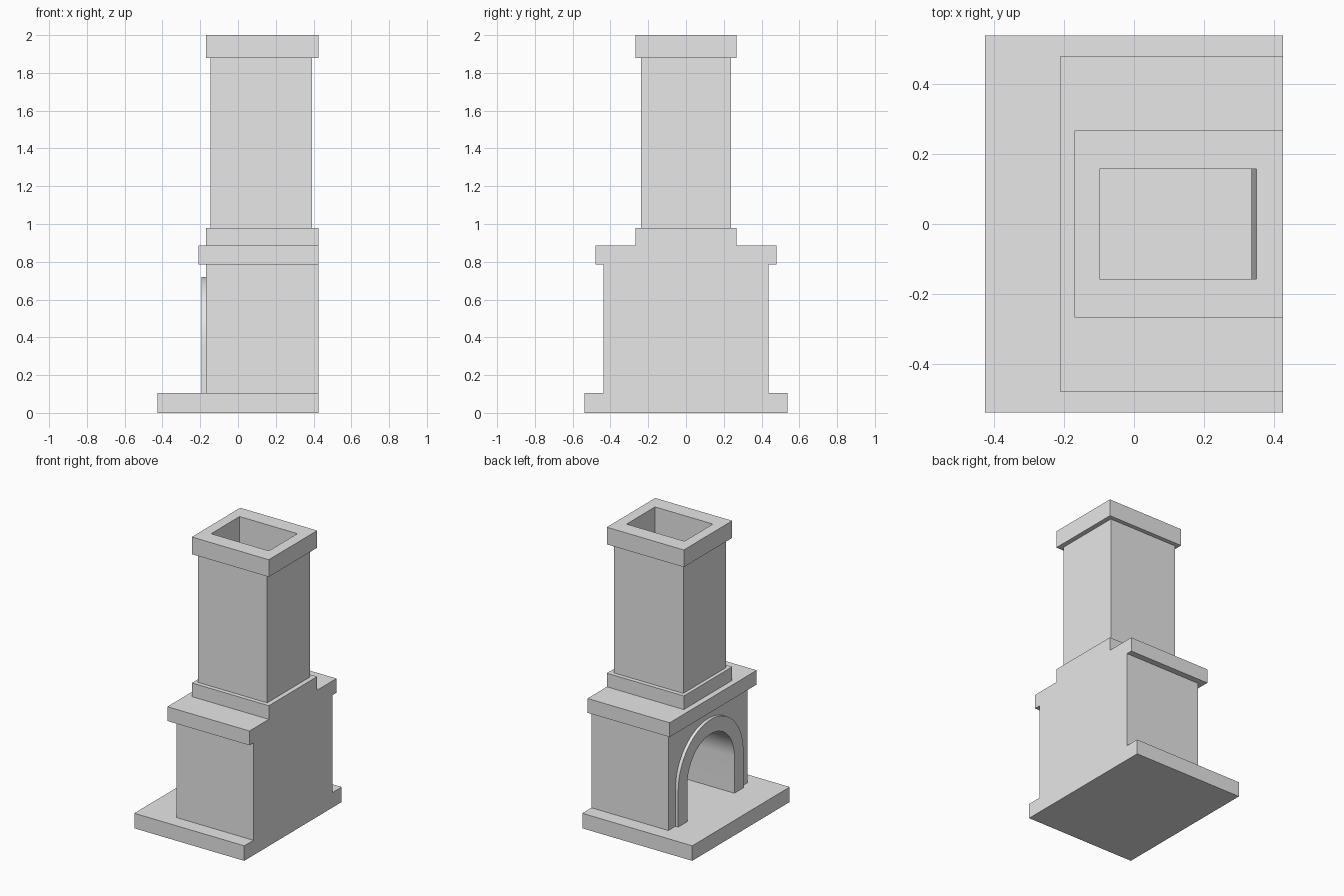
import bpy, bmesh, math

cube = bpy.data.objects.get("Cube")
if cube:
    bpy.data.objects.remove(cube, do_unlink=True)

# Single plain stone colour
stone = bpy.data.materials.new("grey_stone")
stone.use_nodes = True
stone.diffuse_color = (0.8, 0.8, 0.8, 1)
stone.node_tree.nodes["Principled BSDF"].inputs["Base Color"].default_value = (0.8, 0.8, 0.8, 1)

BACK = 0.425      # flat wall side shared by most parts
HEARTH = 0.105    # top of the hearth slab
SPRING = 0.36     # height where the arch starts to curve


def finish(name, bm):
    bmesh.ops.recalc_face_normals(bm, faces=bm.faces[:])
    mesh = bpy.data.meshes.new(name)
    bm.to_mesh(mesh)
    bm.free()
    mesh.materials.append(stone)
    obj = bpy.data.objects.new(name, mesh)
    bpy.context.collection.objects.link(obj)
    return obj


def prism(name, outline, x0, x1):
    """Extrude a (y, z) outline along x."""
    bm = bmesh.new()
    face = bm.faces.new([bm.verts.new((x0, y, z)) for y, z in outline])
    new = bmesh.ops.extrude_face_region(bm, geom=[face])["geom"]
    moved = [v for v in new if isinstance(v, bmesh.types.BMVert)]
    bmesh.ops.translate(bm, verts=moved, vec=(x1 - x0, 0, 0))
    return finish(name, bm)


def block(name, x0, x1, half_y, z0, z1):
    outline = [(-half_y, z0), (half_y, z0), (half_y, z1), (-half_y, z1)]
    return prism(name, outline, x0, x1)


def arch(radius, bottom, steps=32):
    """Round-topped doorway outline, from one foot over to the other."""
    curve = [(radius * math.cos(math.pi * i / steps),
              SPRING + radius * math.sin(math.pi * i / steps)) for i in range(steps + 1)]
    return [(radius, bottom)] + curve + [(-radius, bottom)]


def activate(obj):
    bpy.ops.object.select_all(action='DESELECT')
    obj.select_set(True)
    bpy.context.view_layer.objects.active = obj


def cut(obj, cutter):
    mod = obj.modifiers.new("cut", 'BOOLEAN')
    mod.operation = 'DIFFERENCE'
    mod.solver = 'EXACT'
    mod.object = cutter
    activate(obj)
    bpy.ops.object.modifier_apply(modifier=mod.name)


# Stacked masonry, from the floor up
hearth_slab = block("hearth_slab", -BACK, BACK, 0.538, 0, HEARTH)
body = block("fireplace_body", -0.17, BACK, 0.437, HEARTH, 0.785)
mantel = block("mantel_shelf", -0.21, BACK, 0.48, 0.785, 0.885)
plinth = block("chimney_plinth", -0.17, BACK, 0.267, 0.885, 0.98)
stack = block("chimney_stack", -0.145, 0.392, 0.237, 0.98, 1.88)
cap = block("chimney_cap", -0.17, BACK, 0.267, 1.88, 2)

# Raised band around the arched opening
surround = prism("arch_surround", arch(0.36, HEARTH) + arch(0.26, HEARTH)[::-1], -0.192, -0.17)

# Hollow firebox, and a flue whose rear wall leans slightly
firebox = prism("firebox_cutter", arch(0.26, 0.05), -0.3, 0.336)
flue = block("flue_cutter", -0.098, 0.35, 0.157, 0.3, 2.1)
for v in flue.data.vertices:
    if v.co.x > 0 and v.co.z < 1:
        v.co.x = 0.335

cut(body, firebox)
for part in (body, mantel, plinth, stack, cap):
    cut(part, flue)
for cutter in (firebox, flue):
    bpy.data.objects.remove(cutter, do_unlink=True)

# Smooth the curved masonry, keeping the corners crisp
for part in (body, surround):
    activate(part)
    bpy.ops.object.shade_smooth_by_angle(angle=math.radians(30))
